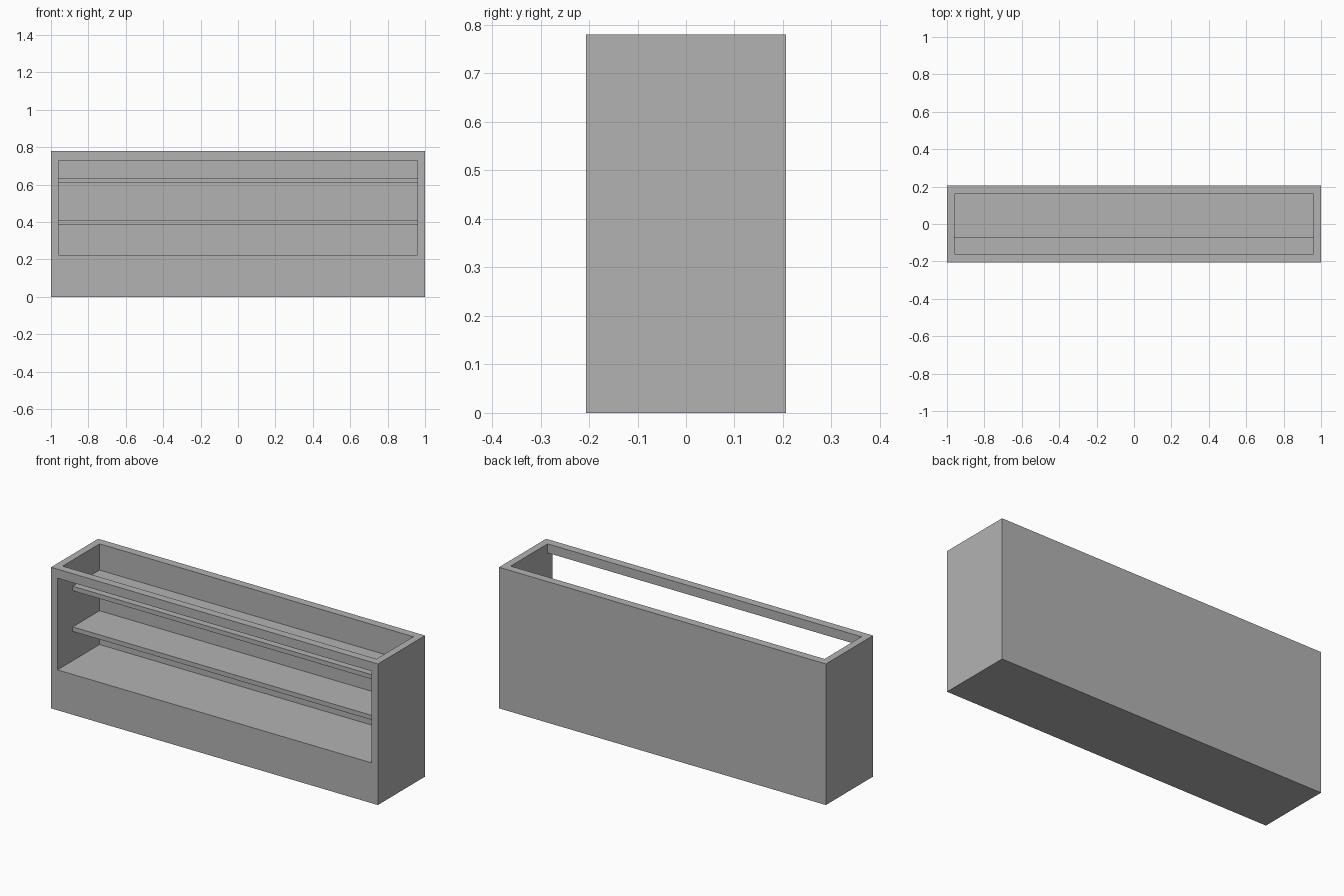
import bpy
import bmesh
from mathutils import Vector

cube = bpy.data.objects.get("Cube")
if cube:
    bpy.data.objects.remove(cube, do_unlink=True)

# Overall and inner dimensions
HALF_X, HALF_Y, HEIGHT = 1.0, 0.206, 0.78
IN_X, IN_Y = 0.96, 0.161
FLOOR, RAIL_BOTTOM = 0.223, 0.73
SHELF_FRONT, SHELF_THICK = -0.073, 0.025

grey = bpy.data.materials.new("plain_grey")
grey.use_nodes = True
grey.diffuse_color = (0.45, 0.45, 0.45, 1)
grey.node_tree.nodes["Principled BSDF"].inputs["Base Color"].default_value = grey.diffuse_color


def extrude_profile(name, profile, half_width):
    """Extrude a (y, z) outline along x, centred on x = 0."""
    bm = bmesh.new()
    face = bm.faces.new([bm.verts.new((-half_width, y, z)) for y, z in profile])
    made = bmesh.ops.extrude_face_region(bm, geom=[face])["geom"]
    verts = [v for v in made if isinstance(v, bmesh.types.BMVert)]
    bmesh.ops.translate(bm, verts=verts, vec=Vector((2 * half_width, 0, 0)))
    bmesh.ops.recalc_face_normals(bm, faces=bm.faces)
    mesh = bpy.data.meshes.new(name)
    bm.to_mesh(mesh)
    bm.free()
    mesh.materials.append(grey)
    obj = bpy.data.objects.new(name, mesh)
    bpy.context.collection.objects.link(obj)
    return obj


def box(name, y0, y1, z0, z1, half_width):
    return extrude_profile(name, [(y0, z0), (y1, z0), (y1, z1), (y0, z1)], half_width)


# Housing: solid base, closed sides and back, open top and front with a top rail
housing = box("housing", -HALF_Y, HALF_Y, 0, HEIGHT, HALF_X)
cutter = extrude_profile("cavity_cutter", [
    (IN_Y, FLOOR), (IN_Y, 1), (-IN_Y, 1),
    (-IN_Y, RAIL_BOTTOM), (-0.3, RAIL_BOTTOM), (-0.3, FLOOR)], IN_X)
cutter.hide_render = True
cut = housing.modifiers.new("cavity", "BOOLEAN")
cut.operation = "DIFFERENCE"
cut.solver = "EXACT"
cut.object = cutter
bpy.context.view_layer.objects.active = housing
bpy.ops.object.modifier_apply(modifier=cut.name)
bpy.data.objects.remove(cutter, do_unlink=True)

# Two set-back shelves between the side walls
for name, bottom in (("lower_shelf", 0.385), ("upper_shelf", 0.61)):
    box(name, SHELF_FRONT, IN_Y, bottom, bottom + SHELF_THICK, IN_X)
